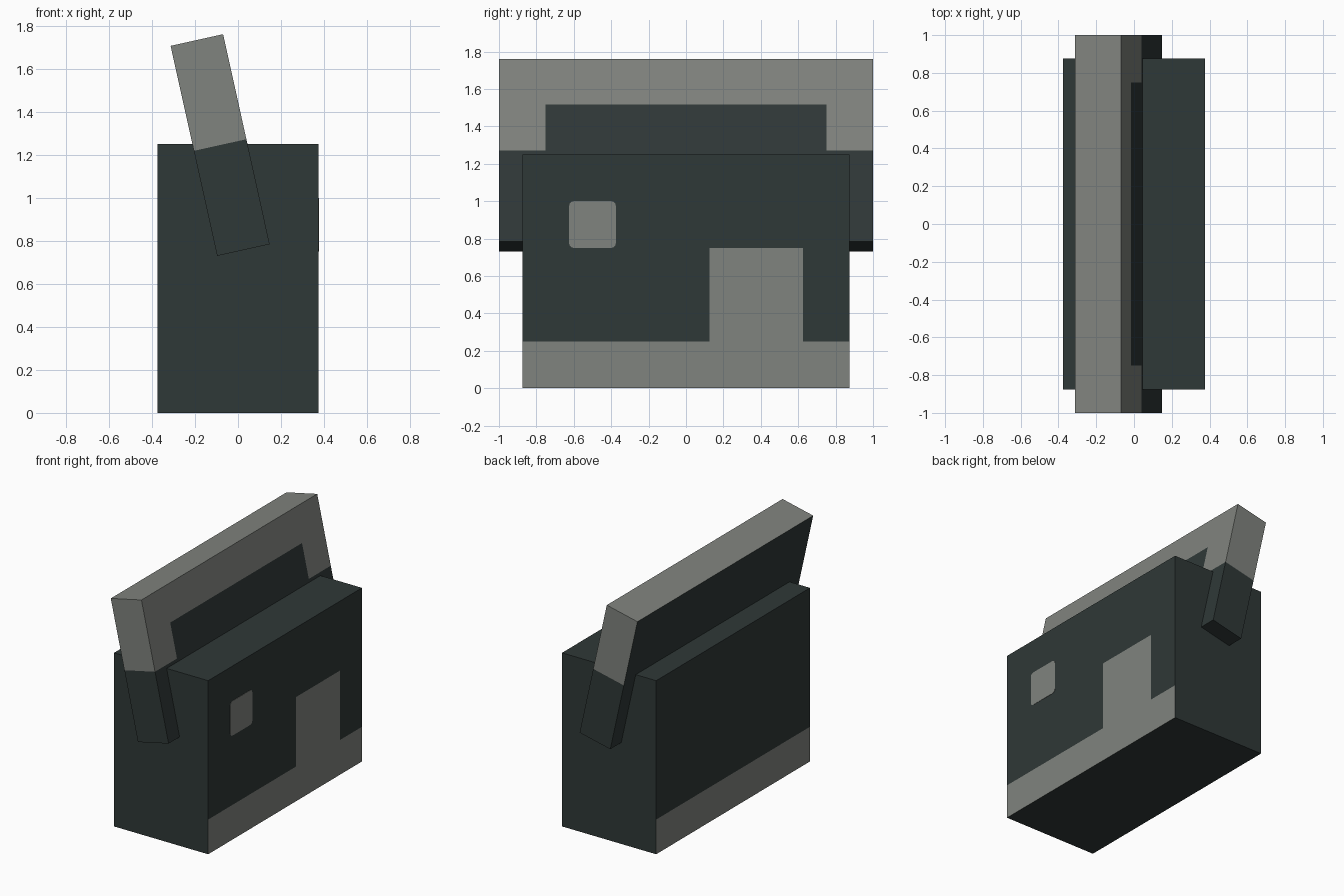
import bpy, bmesh, math
from mathutils import Matrix, Vector

if "Cube" in bpy.data.objects:
    bpy.data.objects.remove(bpy.data.objects["Cube"])


def material(name, srgb):
    m = bpy.data.materials.new(name)
    lin = [((c / 255 + 0.055) / 1.055) ** 2.4 for c in srgb]
    m.diffuse_color = (*lin, 1)
    m.use_nodes = True
    m.node_tree.nodes["Principled BSDF"].inputs["Base Color"].default_value = m.diffuse_color
    return m


DARK = material("dark slate", (47, 56, 55))
LIGHT = material("warm grey", (128, 131, 126))


def painted_box(name, size, centre, cuts, is_light, tilt=0):
    """Box cut along (axis, position) planes; is_light(centre, normal) picks the colour."""
    bm = bmesh.new()
    bmesh.ops.create_cube(bm, size=1, matrix=Matrix.Diagonal((*size, 1)))
    for axis, pos in cuts:
        no = Vector((0, 0, 0))
        no[axis] = 1
        bmesh.ops.bisect_plane(bm, geom=bm.verts[:] + bm.edges[:] + bm.faces[:],
                               plane_co=no * pos, plane_no=no)
    bm.normal_update()
    for f in bm.faces:
        f.material_index = int(is_light(f.calc_center_median(), f.normal))
    me = bpy.data.meshes.new(name)
    bm.to_mesh(me)
    bm.free()
    me.materials.append(DARK)
    me.materials.append(LIGHT)
    ob = bpy.data.objects.new(name, me)
    ob.location = centre
    ob.rotation_euler.y = tilt
    bpy.context.collection.objects.link(ob)
    return ob


# Body: pale skirting on both long sides, pale doorway on the right side
def body_light(c, n):
    skirting = c.z < -0.375
    doorway = n.x > 0.5 and 0.125 < c.y < 0.625 and c.z < 0.125
    return abs(n.x) > 0.5 and (skirting or doorway)


painted_box("body", (0.75, 1.75, 1.25), (0, 0, 0.625),
            [(2, -0.375), (2, 0.125), (1, 0.125), (1, 0.625)], body_light)


# Tilted slab: pale top and upper ends, pale frame around a dark panel
def slab_light(c, n):
    if n.z > 0.5:
        return True
    if abs(n.y) > 0.5:
        return c.z > 0
    return n.x > 0.5 and (c.z > 0.25 or (c.z > 0 and abs(c.y) > 0.75))


painted_box("tilted_slab", (0.25, 2.0, 1.0), (-0.083, 0, 1.245),
            [(2, 0), (2, 0.25), (1, -0.75), (1, 0.75)], slab_light,
            tilt=math.radians(-12.5))

# Window: thin rounded plate on the right side
window = painted_box("window", (0.004, 0.25, 0.25), (0.375, -0.5, 0.875), [],
                     lambda c, n: True)
bm = bmesh.new()
bm.from_mesh(window.data)
corners = [e for e in bm.edges
           if abs(e.verts[0].co.x - e.verts[1].co.x) > 0.001]
bmesh.ops.bevel(bm, geom=corners, offset=0.025, segments=3, profile=0.5,
                affect='EDGES', clamp_overlap=False)
for f in bm.faces:
    f.material_index = 1
bm.to_mesh(window.data)
bm.free()
